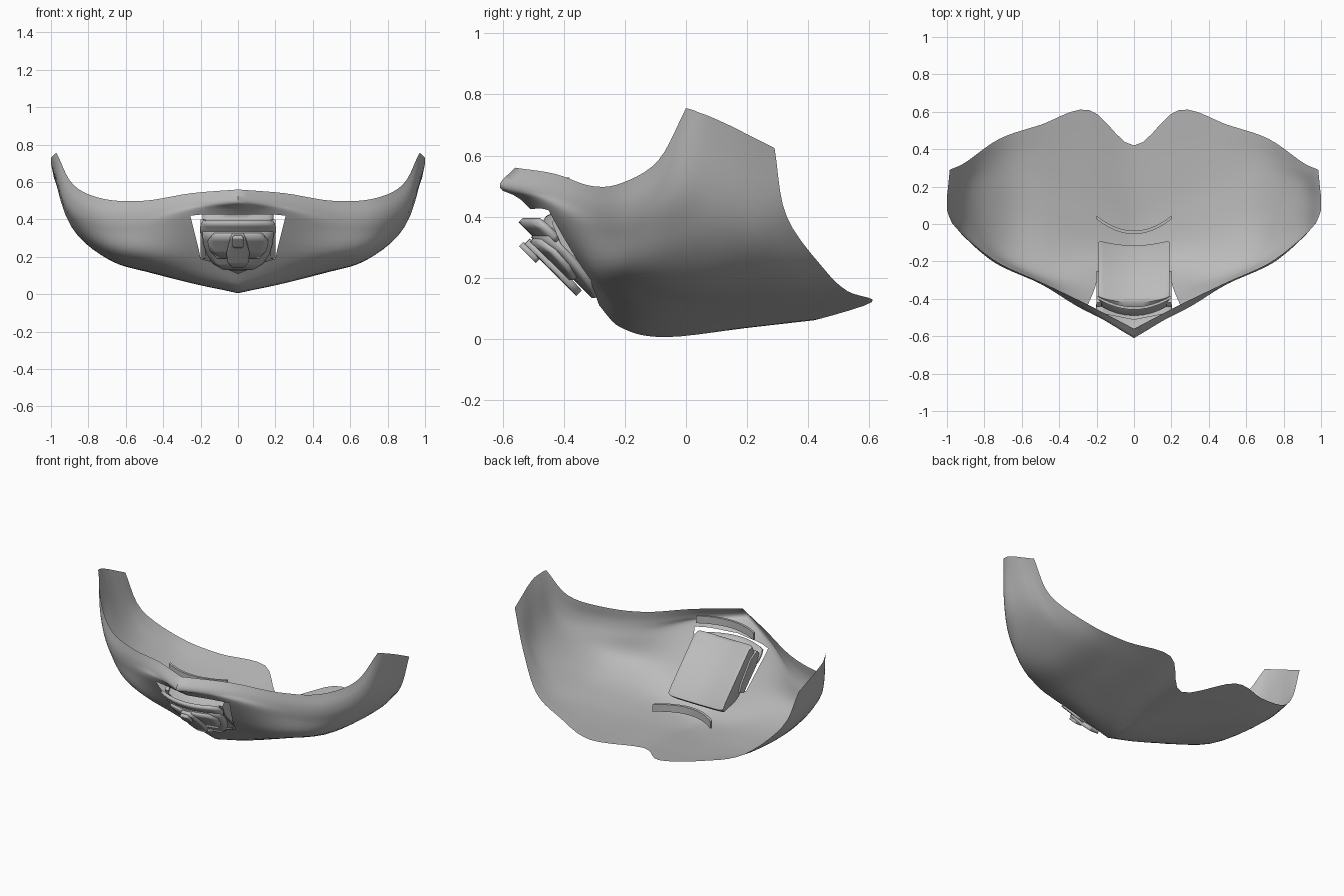
import bpy, bmesh, math

if "Cube" in bpy.data.objects:
    bpy.data.objects.remove(bpy.data.objects["Cube"])

grey = bpy.data.materials.new("plain grey")
grey.diffuse_color = (0.5, 0.5, 0.5, 1)
grey.use_nodes = True
grey.node_tree.nodes["Principled BSDF"].inputs["Base Color"].default_value = grey.diffuse_color


def finish(name, verts, faces, angle=40):
    me = bpy.data.meshes.new(name)
    me.from_pydata(verts, [], faces)
    bm = bmesh.new()
    bm.from_mesh(me)
    bmesh.ops.remove_doubles(bm, verts=bm.verts, dist=1e-5)
    bmesh.ops.recalc_face_normals(bm, faces=bm.faces)
    bm.to_mesh(me)
    bm.free()
    me.materials.append(grey)
    ob = bpy.data.objects.new(name, me)
    bpy.context.collection.objects.link(ob)
    bpy.ops.object.select_all(action='DESELECT')
    ob.select_set(True)
    bpy.context.view_layer.objects.active = ob
    bpy.ops.object.shade_smooth_by_angle(angle=math.radians(angle))
    return ob


def spline(pts, first, n):
    """Smooth curve through pts; first is the phantom point before the start."""
    last = tuple(2 * a - b for a, b in zip(pts[-1], pts[-2]))
    p = [first] + list(pts) + [last]
    out = []
    for i in range(1, len(p) - 2):
        for k in range(n):
            t = k / n
            out.append(tuple(
                0.5 * (2 * b + (c - a) * t + (2 * a - 5 * b + 4 * c - d) * t * t
                       + (3 * b - a - 3 * c + d) * t ** 3)
                for a, b, c, d in zip(*p[i - 1:i + 3])))
    return out + [tuple(pts[-1])]


def extend(pts):
    return tuple(2 * a - b for a, b in zip(pts[0], pts[1]))


# --- Mask shell: rows run from the top rim under the chin to the back rim
rows = [
    [(0, -.56, .56), (.25, -.43, .54), (.5, -.31, .50), (.72, -.21, .51), (.88, -.09, .585), (.97, 0, .755)],
    [(0, -.61, .495), (.26, -.455, .475), (.5, -.32, .43), (.74, -.21, .43), (.905, -.07, .52), (.98, .02, .75)],
    [(0, -.51, .425), (.255, -.45, .42), (.5, -.31, .35), (.74, -.19, .35), (.915, -.03, .46), (.99, .045, .74)],
    [(0, -.285, .11), (.2, -.31, .19), (.47, -.27, .21), (.72, -.14, .25), (.91, .06, .42), (1, .08, .727)],
    [(0, -.2, .03), (.2, -.17, .065), (.45, -.1, .125), (.69, .02, .19), (.9, .15, .38), (1, .14, .70)],
    [(0, -.06, .005), (.2, .05, .05), (.45, .15, .11), (.69, .22, .185), (.89, .23, .36), (.995, .19, .675)],
    [(0, .2, .035), (.21, .35, .08), (.46, .36, .125), (.70, .35, .195), (.89, .29, .375), (.99, .24, .65)],
    [(0, .42, .06), (.24, .61, .12), (.5, .53, .155), (.72, .455, .225), (.9, .33, .4), (.985, .29, .625)],
]
N = 5
fine = []
for i, r in enumerate(rows):
    mirror = (-r[1][0], r[1][1], r[1][2])
    fine.append(spline(r, mirror if i >= 6 else extend(r), N))
cols = [spline(c, extend(c), N) for c in zip(*fine)]
verts, faces = [], []
for side in (1, -1):
    base = len(verts)
    nr = len(cols[0])
    for c in cols:
        verts += [(side * x, y, z) for x, y, z in c]
    for i in range(len(cols) - 1):
        for j in range(nr - 1):
            if i < N and 2 * N <= j < 3 * N:      # mouth opening
                continue
            a = base + i * nr + j
            f = (a, a + 1, a + nr + 1, a + nr)
            faces.append(f if side > 0 else f[::-1])
finish("mask_shell", verts, faces, 50)


# --- Breathing filter block: closed side profile swept across with a bow
profile = [(-.49, .35), (-.46, .40), (-.42, .425), (-.39, .42), (-.13, .155),
           (-.115, .13), (-.14, .11), (-.27, .13), (-.31, .15), (-.40, .25)]
verts, faces = [], []
W, M = 12, len(profile)
for i in range(W + 1):
    u = -1 + 2 * i / W
    x = .19 * math.sin(u * math.pi / 2)
    k = 1 - .07 * u ** 6
    for y, z in profile:
        front = 1.6 if y + z < -.05 else .8
        verts.append((x, -.3 + (y + .3) * k + front * x * x, .27 + (z - .27) * k + .5 * x * x))
for i in range(W):
    for j in range(M):
        a, b = i * M + j, i * M + (j + 1) % M
        faces.append((a, b, b + M, a + M))
faces += [tuple(range(M)), tuple(range(W * M, W * M + M))]
finish("filter_block", verts, faces, 45)


# --- Curved plates stacked on the sloping front of the filter
def plate(name, outline, lift, thick, bow=1.6):
    verts, faces, n = [], [], 10
    for z, w in outline:
        for i in range(n + 1):
            x = w * (-1 + 2 * i / n)
            verts.append((x, -.49 + 1.0 * (.35 - z) + bow * x * x - lift * .7, z - lift * .7))
    for r in range(len(outline) - 1):
        for i in range(n):
            a = r * (n + 1) + i
            faces.append((a, a + 1, a + n + 2, a + n + 1))
    ob = finish(name, verts, faces)
    m = ob.modifiers.new("thickness", 'SOLIDIFY')
    m.thickness = thick
    m.offset = 0


plate("filter_brow", [(.395, .19), (.375, .2), (.345, .2), (.33, .19)], .01, .02)
plate("filter_face", [(.35, .185), (.30, .185), (.23, .165), (.18, .13), (.15, .08)], .015, .02)
plate("filter_inner_face", [(.345, .13), (.31, .16), (.26, .15), (.22, .11)], .03, .02)
plate("filter_valve", [(.35, .03), (.33, .042), (.26, .06), (.21, .055), (.18, .03)], .045, .025)
plate("valve_cap", [(.355, .02), (.345, .03), (.31, .03), (.30, .02)], .065, .02)
plate("chin_lip", [(.18, .16), (.155, .13), (.135, .08)], .0, .02)

# --- Side clamps of the filter
for s, side in ((1, "left"), (-1, "right")):
    yz = [(-.44, .38), (-.42, .40), (-.36, .37), (-.26, .24), (-.25, .20), (-.29, .19), (-.41, .31)]
    n = len(yz)
    verts = [(s * x, y, z) for x in (.175, .2) for y, z in yz]
    faces = [(i, (i + 1) % n, n + (i + 1) % n, n + i) for i in range(n)]
    faces += [tuple(range(n)), tuple(range(n, 2 * n))]
    finish("filter_clamp_" + side, verts, faces)


# --- Two bowed straps inside the shell, above and below the filter
def strap(name, y_mid, y_end, z_mid, height, depth):
    verts, faces, n = [], [], 12
    for i in range(n + 1):
        x = .2 * (-1 + 2 * i / n)
        y = y_mid + (y_end - y_mid) * (x / .2) ** 2
        for dy, dz in ((-1, -1), (1, -1), (1, 1), (-1, 1)):
            verts.append((x, y + dy * depth / 2, z_mid + dz * height / 2))
    for i in range(n):
        for j in range(4):
            a, b = i * 4 + j, i * 4 + (j + 1) % 4
            faces.append((a, b, b + 4, a + 4))
    faces += [(0, 1, 2, 3), (n * 4, n * 4 + 1, n * 4 + 2, n * 4 + 3)]
    finish(name, verts, faces)


strap("upper_strap", -.45, -.39, .505, .045, .015)
strap("lower_strap", -.045, .035, .112, .045, .018)
